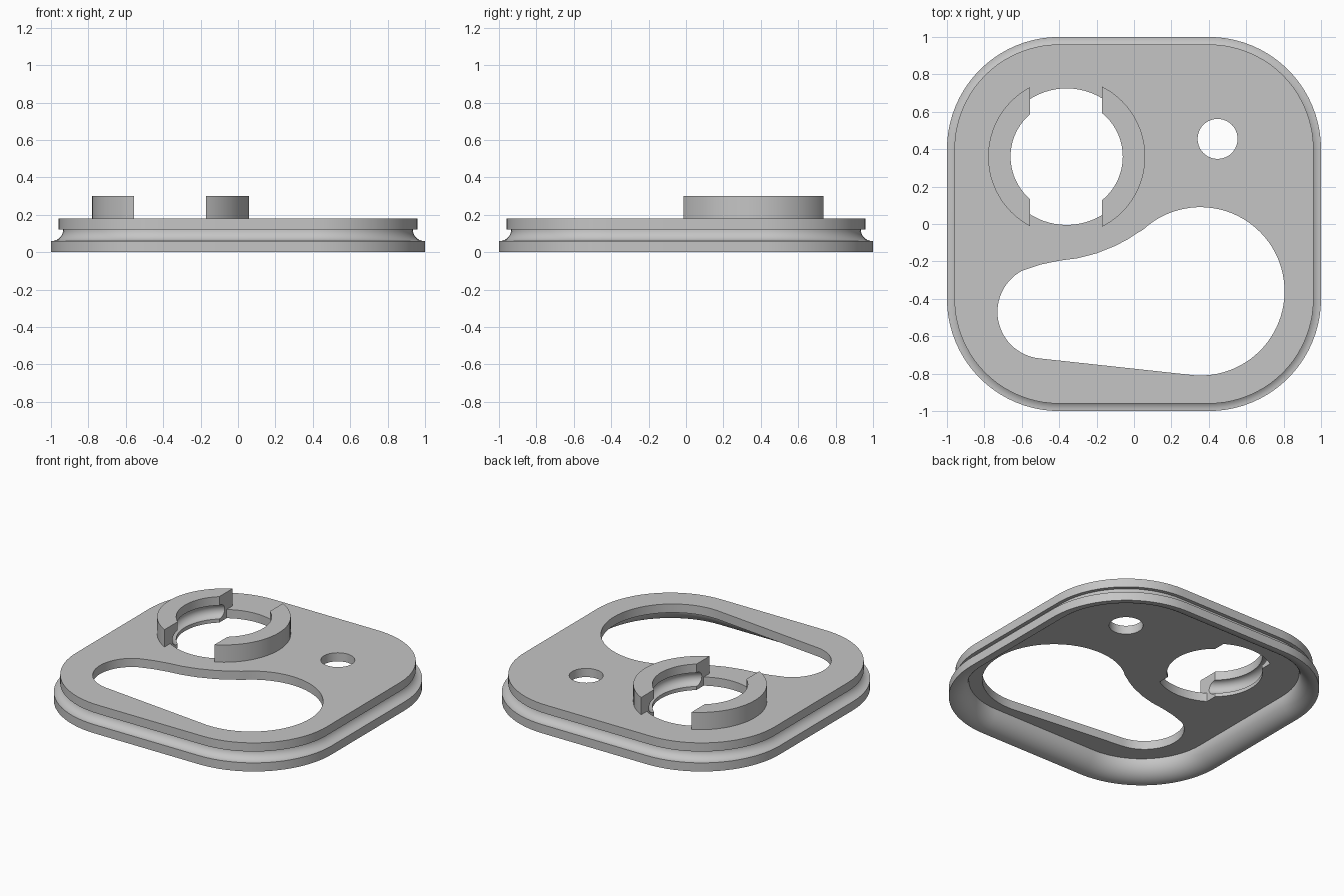
import bpy, bmesh, math

if "Cube" in bpy.data.objects:
    bpy.data.objects.remove(bpy.data.objects["Cube"])

grey = bpy.data.materials.new("plain grey")
grey.diffuse_color = (0.56, 0.56, 0.56, 1)
grey.use_nodes = True
grey.node_tree.nodes["Principled BSDF"].inputs["Base Color"].default_value = grey.diffuse_color


def arc(cx, cy, r, a0, a1, n):
    return [(cx + r * math.cos(math.radians(a0 + (a1 - a0) * i / n)),
             cy + r * math.sin(math.radians(a0 + (a1 - a0) * i / n))) for i in range(n + 1)]


def loft(name, loops, caps=True):
    """Skin a list of equal-length 3D loops; cap the ends or close the stack."""
    bm = bmesh.new()
    rings = [[bm.verts.new(p) for p in loop] for loop in loops]
    n = len(rings[0])
    pairs = list(zip(rings, rings[1:])) + ([] if caps else [(rings[-1], rings[0])])
    for a, b in pairs:
        for i in range(n):
            j = (i + 1) % n
            bm.faces.new((a[i], a[j], b[j], b[i]))
    if caps:
        bm.faces.new(rings[0])
        bm.faces.new(rings[-1])
    bmesh.ops.recalc_face_normals(bm, faces=bm.faces)
    me = bpy.data.meshes.new(name)
    bm.to_mesh(me)
    bm.free()
    ob = bpy.data.objects.new(name, me)
    bpy.context.collection.objects.link(ob)
    me.materials.append(grey)
    return ob


def prism(name, pts, z0, z1):
    return loft(name, [[(x, y, z) for x, y in pts] for z in (z0, z1)])


def cut(ob, cutters):
    bpy.context.view_layer.objects.active = ob
    for c in cutters:
        mod = ob.modifiers.new("cut", 'BOOLEAN')
        mod.operation, mod.solver, mod.object = 'DIFFERENCE', 'EXACT', c
        bpy.ops.object.modifier_apply(modifier=mod.name)
        bpy.data.objects.remove(c)


def smooth(ob):
    bpy.ops.object.select_all(action='DESELECT')
    ob.select_set(True)
    bpy.context.view_layer.objects.active = ob
    bpy.ops.object.shade_smooth_by_angle(angle=math.radians(30))


def rounded_square(half, z):
    r = half - 0.4
    pts = []
    for k, (sx, sy) in enumerate(((1, 1), (-1, 1), (-1, -1), (1, -1))):
        pts += arc(0.4 * sx, 0.4 * sy, r, 90 * k, 90 * k + 90, 20)
    return [(x, y, z) for x, y in pts]


# Cover plate: rim profile (half size, height) with a cove outside and a curved skirt inside
profile = arc(0.995, 0.12, 0.12, 180, 270, 12) + [(1, 0), (1, 0.06)]
profile += arc(0.995, 0.12, 0.06, 270, 180, 10) + [(0.96, 0.12), (0.96, 0.18)]
plate = loft("cover_plate", [rounded_square(h, z) for h, z in profile])

# Openings: large flowing window, ring hole and small round hole
RX, RY = -0.36, 0.36
window = arc(0.355, -0.36, 0.45, 133, -94, 56)
window += arc(-0.48, -0.47, 0.25, 264, 118, 30)
window += [(-0.5, -0.217), (-0.4, -0.196), (-0.3, -0.183), (-0.2, -0.157),
           (-0.1, -0.117), (-0.03, -0.08), (0.015, -0.05)]
cut(plate, [prism("window_cutter", window, 0.05, 0.3),
            prism("ring_hole_cutter", arc(RX, RY, 0.365, 0, 360, 72)[:-1], 0.05, 0.3),
            prism("small_hole_cutter", arc(0.447, 0.455, 0.107, 0, 360, 40)[:-1], 0.05, 0.3)])
smooth(plate)

# Split ring: revolved section with a round groove inside, cut by a wide slot
section = [(0.365, 0.12), (0.365, 0.18), (0.42, 0.18), (0.42, 0.30), (0.30, 0.30)]
section += arc(0.30, 0.1925, 0.0475, 90, -90, 12) + [(0.30, 0.12)]
ring = loft("split_ring", [[(x, y, z) for x, y in arc(RX, RY, r, 0, 360, 72)[:-1]]
                           for r, z in section], caps=False)
slot = [(-0.555, -0.3), (-0.17, -0.3), (-0.17, 1), (-0.555, 1)]
cut(ring, [prism("slot_cutter", slot, 0, 0.5)])
smooth(ring)
